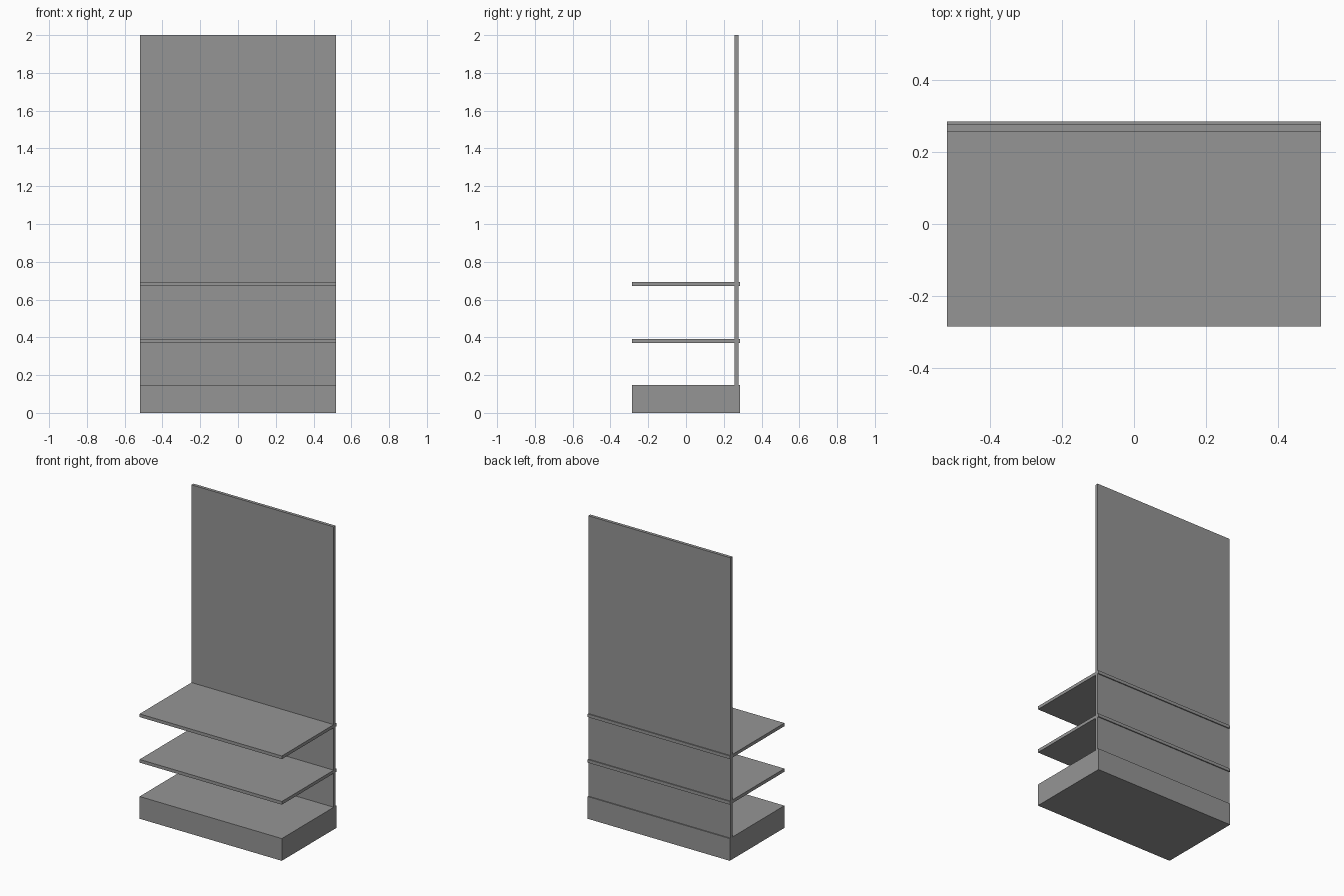
import bpy

default = bpy.data.objects.get("Cube")
if default:
    bpy.data.objects.remove(default, do_unlink=True)

# Single grey finish
GREY = (0.3, 0.3, 0.3, 1)
grey = bpy.data.materials.new("grey_laminate")
grey.use_nodes = True
grey.diffuse_color = GREY
grey.node_tree.nodes["Principled BSDF"].inputs["Base Color"].default_value = GREY

HALF_WIDTH = 0.52
FRONT, BACK = -0.285, 0.285


def board(name, y0, y1, z0, z1):
    """Full-width board between two depths and two heights."""
    bpy.ops.mesh.primitive_cube_add(size=1, location=(0, (y0 + y1) / 2, (z0 + z1) / 2))
    ob = bpy.context.object
    ob.name = name
    ob.scale = (2 * HALF_WIDTH, y1 - y0, z1 - z0)
    bpy.ops.object.transform_apply(location=False, rotation=False, scale=True)
    ob.data.materials.append(grey)
    return ob


# Plinth and upright back panel standing on it
BASE_TOP = 0.147
board("base", FRONT, BACK, 0, BASE_TOP)
board("back_panel", 0.257, 0.278, BASE_TOP, 2)

# Shelves pass through the panel and show slightly behind it
for name, z in (("lower_shelf", 0.371), ("upper_shelf", 0.672)):
    board(name, FRONT, BACK, z, z + 0.021)
